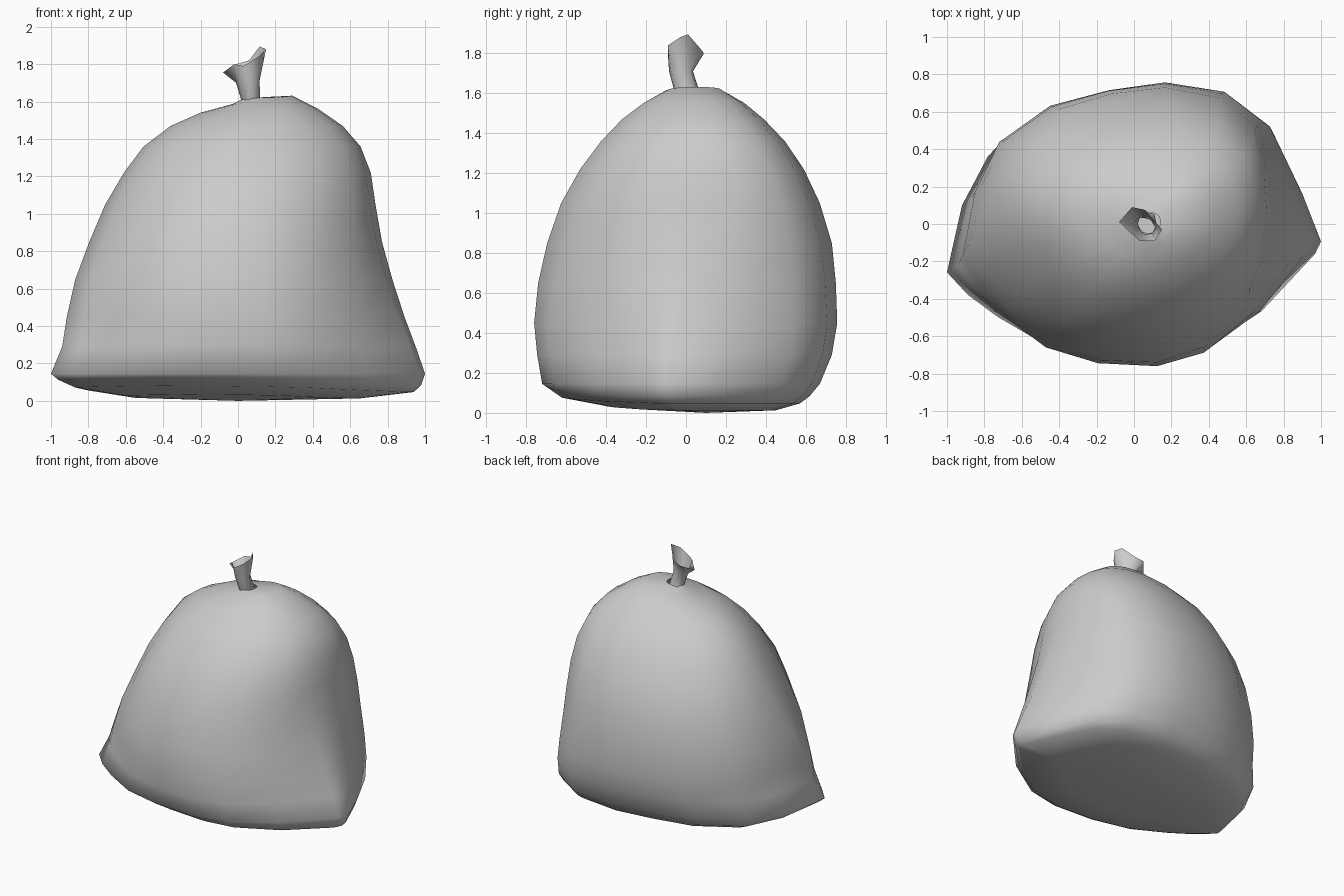
import bpy, bmesh

# Plan outlines: pointed at the base, boxier at the shoulders
BASE = [(1, -.07), (.9, .21), (.75, .55), (.52, .72), (.18, .765), (-.13, .72),
        (-.47, .64), (-.78, .43), (-.92, .14), (-1, -.25), (-.89, -.38), (-.73, -.51),
        (-.49, -.66), (-.2, -.735), (.12, -.755), (.37, -.7), (.68, -.48), (.97, -.14)]
UPPER = [(.74, .05), (.725, .27), (.65, .49), (.46, .635), (.18, .69), (-.1, .66),
         (-.37, .58), (-.58, .44), (-.69, .25), (-.73, .06), (-.67, -.16), (-.57, -.35),
         (-.4, -.55), (-.14, -.645), (.17, -.65), (.42, -.55), (.62, -.36), (.71, -.15)]

# Height, x range, y range, blend from base outline to upper outline, lean to the right
ROWS = [(.013, -.6, .65, -.38, .45, 0, 0), (.047, -.87, .94, -.62, .57, 0, 0),
        (.085, -.96, .98, -.68, .62, 0, 0), (.145, -1, 1, -.72, .67, 0, 0),
        (.29, -.94, .95, -.745, .73, .12, 0), (.45, -.915, .89, -.76, .757, .3, 0),
        (.65, -.87, .825, -.74, .75, .55, 0), (.85, -.795, .77, -.695, .73, .8, 0),
        (1.05, -.71, .735, -.625, .67, 1, 0), (1.22, -.61, .71, -.53, .59, 1, 0),
        (1.36, -.505, .655, -.425, .495, 1, 0), (1.47, -.36, .56, -.32, .39, 1, 0),
        (1.55, -.2, .43, -.21, .29, 1, .03), (1.605, -.03, .29, -.1, .18, 1, .14),
        (1.62, .02, .14, -.05, .06, 1, .1)]


def fit(points, x0, x1, y0, y1):
    """Scale an outline so it fills the given rectangle."""
    xs, ys = [p[0] for p in points], [p[1] for p in points]
    fx, fy = (x1 - x0) / (max(xs) - min(xs)), (y1 - y0) / (max(ys) - min(ys))
    return [(x0 + (x - min(xs)) * fx, y0 + (y - min(ys)) * fy) for x, y in points]


def loft(name, rings, cap_bottom=None):
    """Skin a stack of rings, optionally closing the bottom with a fan."""
    bm = bmesh.new()
    rows = [[bm.verts.new(p) for p in ring] for ring in rings]
    n = len(rows[0])
    for a, b in zip(rows, rows[1:]):
        for i in range(n):
            j = (i + 1) % n
            bm.faces.new((a[i], a[j], b[j], b[i]))
    if cap_bottom:
        c = bm.verts.new(cap_bottom)
        for i in range(n):
            bm.faces.new((c, rows[0][(i + 1) % n], rows[0][i]))
    for f in bm.faces:
        f.smooth = True
    mesh = bpy.data.meshes.new(name)
    bm.to_mesh(mesh)
    bm.free()
    obj = bpy.data.objects.new(name, mesh)
    bpy.context.collection.objects.link(obj)
    return obj


# Filled sack
base_u, upper_u = fit(BASE, -1, 1, -1, 1), fit(UPPER, -1, 1, -1, 1)
rings = []
for z, x0, x1, y0, y1, t, lean in ROWS:
    mix = [(a[0] + (b[0] - a[0]) * t, a[1] + (b[1] - a[1]) * t)
           for a, b in zip(base_u, upper_u)]
    ring = []
    for x, y in fit(mix, x0, x1, y0, y1):
        # Base sags to the back, so the front rim sits a little higher
        lift = max(0, -.015 * x - .05 * y) if z < .1 else lean * (x - .1)
        ring.append((x, y, z + lift))
    rings.append(ring)
loft("sack", rings, (0, .1, 0))

# Gathered neck with a slanted, open, ragged mouth
root = [(.12, .0), (.11, .05), (.075, .07), (.04, .06), (.02, .0), (.04, -.04),
        (.06, -.055), (.1, -.045)]
mouth = [(.15, -.03, 1.88), (.115, .01, 1.895), (.06, .075, 1.82), (-.01, .09, 1.8),
         (-.08, .01, 1.755), (-.02, -.045, 1.8), (.03, -.09, 1.79), (.11, -.09, 1.84)]
waist = [(.115, -.02, 1.71), (.09, .02, 1.71), (.065, .03, 1.71), (.03, .035, 1.71),
         (-.01, 0, 1.7), (.01, -.05, 1.7), (.05, -.085, 1.71), (.1, -.075, 1.71)]
loft("tied_neck", [[(x, y, 1.6) for x, y in root], waist, mouth])
